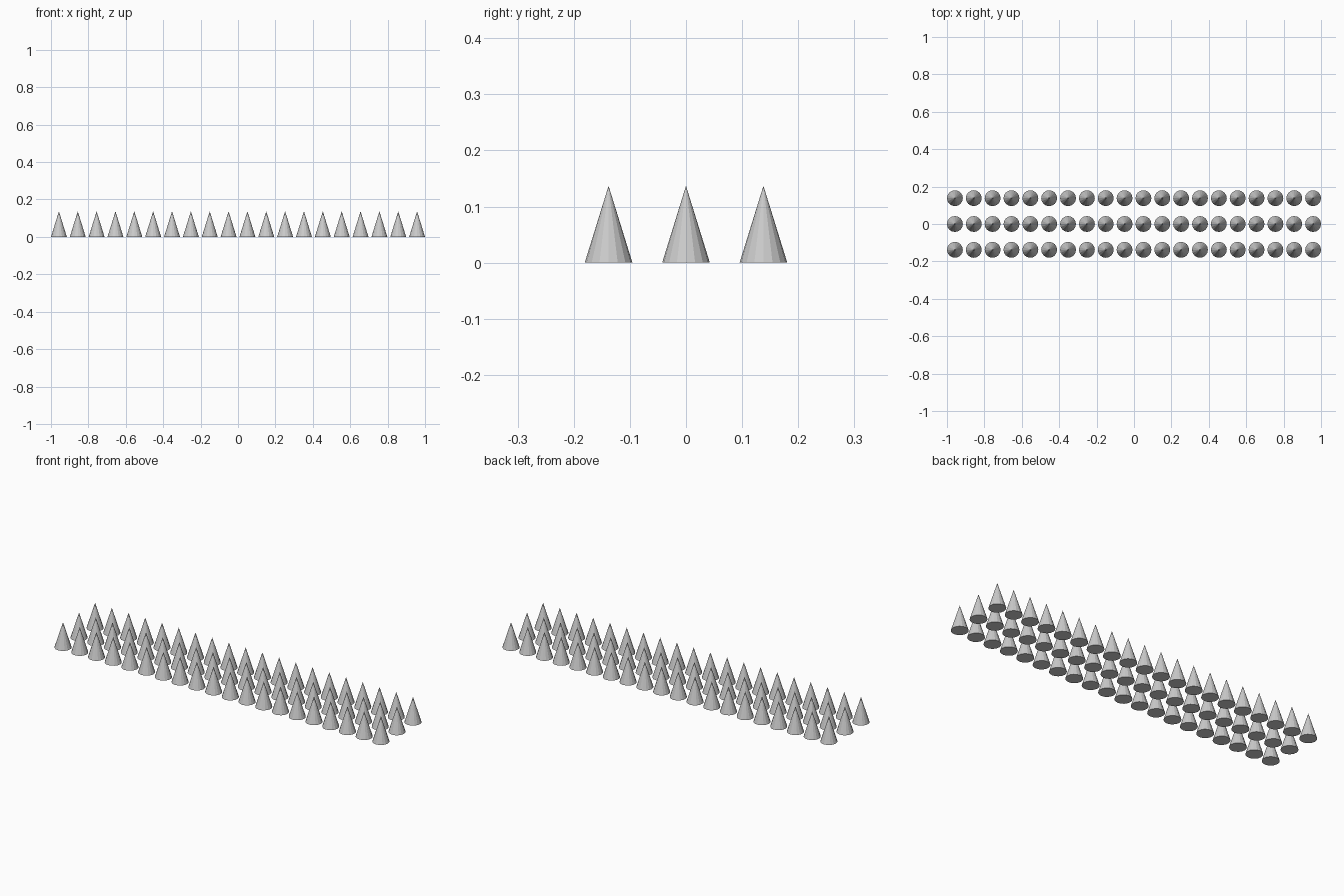
import bpy
import bmesh

COLUMNS, ROWS = 20, 3
RADIUS, HEIGHT, SIDES = 0.0425, 0.137, 16
ROW_GAP = 0.138
COLUMN_GAP = (2 - 2 * RADIUS) / (COLUMNS - 1)

cube = bpy.data.objects.get("Cube")
if cube:
    bpy.data.objects.remove(cube, do_unlink=True)

# One flat-faced, closed spike standing on the ground
mesh = bpy.data.meshes.new("spike")
bm = bmesh.new()
bmesh.ops.create_cone(bm, cap_ends=True, segments=SIDES,
                      radius1=RADIUS, radius2=0, depth=HEIGHT)
bmesh.ops.remove_doubles(bm, verts=bm.verts, dist=1e-5)
bmesh.ops.translate(bm, verts=bm.verts, vec=(0, 0, HEIGHT / 2))
bm.to_mesh(mesh)
bm.free()

# Spikes share the mesh and are laid out in a regular grid
for row in range(ROWS):
    for column in range(COLUMNS):
        spike = bpy.data.objects.new(f"spike_row{row + 1}_{column + 1}", mesh)
        spike.location = ((column - (COLUMNS - 1) / 2) * COLUMN_GAP,
                          (row - (ROWS - 1) / 2) * ROW_GAP, 0)
        bpy.context.collection.objects.link(spike)
